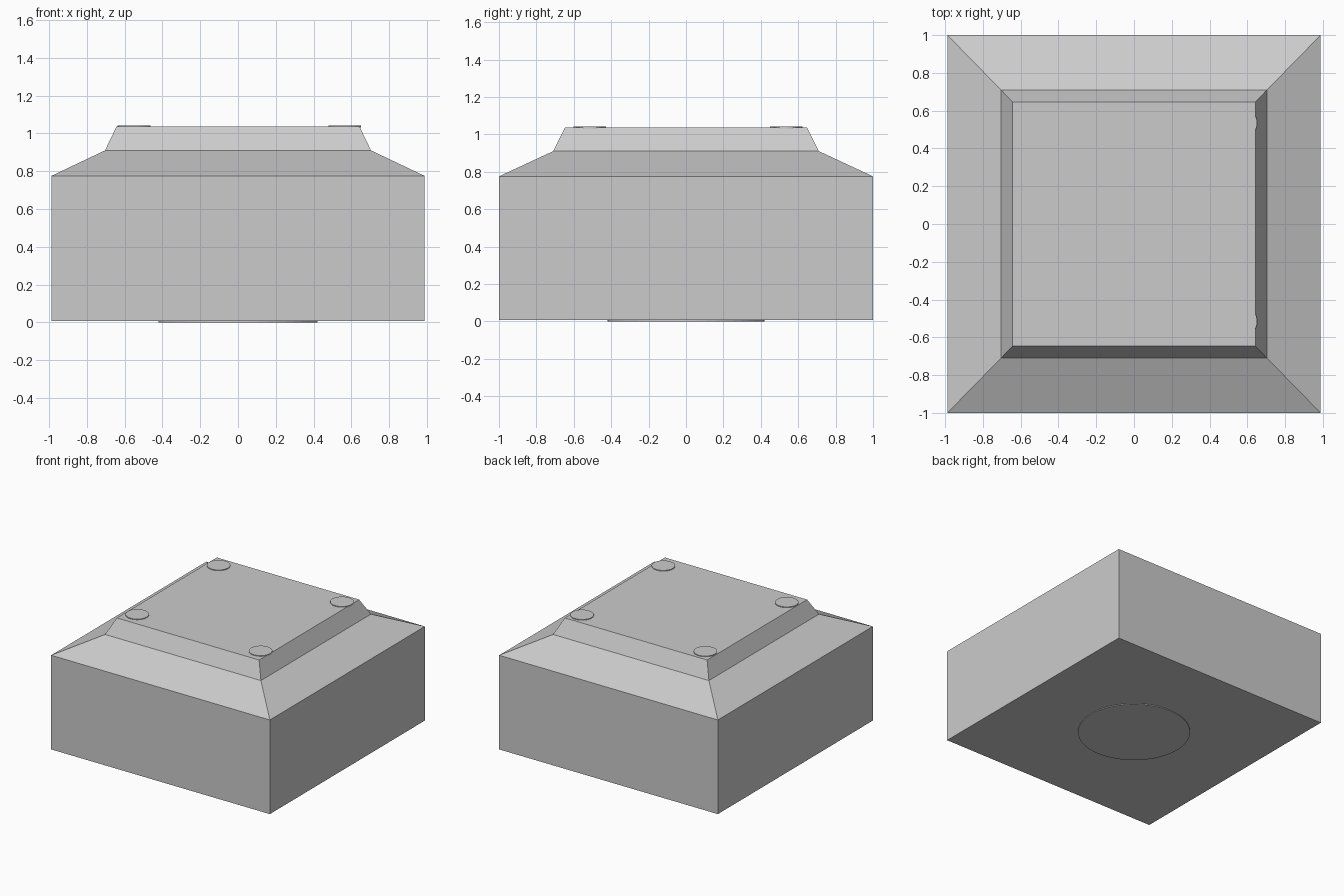
import bpy, bmesh
from mathutils import Matrix

if "Cube" in bpy.data.objects:
    bpy.data.objects.remove(bpy.data.objects["Cube"])


def make_object(name, bm):
    bmesh.ops.recalc_face_normals(bm, faces=bm.faces)
    mesh = bpy.data.meshes.new(name)
    bm.to_mesh(mesh)
    bm.free()
    obj = bpy.data.objects.new(name, mesh)
    bpy.context.collection.objects.link(obj)
    return obj


def loft(name, rings):
    """Stack rectangles (half width, half depth, height) into a closed solid."""
    bm = bmesh.new()
    loops = [[bm.verts.new((sx * w, sy * d, z))
              for sx, sy in ((-1, -1), (1, -1), (1, 1), (-1, 1))]
             for w, d, z in rings]
    for low, high in zip(loops, loops[1:]):
        for i in range(4):
            j = (i + 1) % 4
            bm.faces.new((low[i], low[j], high[j], high[i]))
    bm.faces.new(loops[0][::-1])
    bm.faces.new(loops[-1])
    return make_object(name, bm)


def disc(name, x, y, z0, z1, radius, sides=32):
    bm = bmesh.new()
    bmesh.ops.create_cone(bm, cap_ends=True, segments=sides,
                          radius1=radius, radius2=radius, depth=z1 - z0,
                          matrix=Matrix.Translation((x, y, (z0 + z1) / 2)))
    return make_object(name, bm)


# Box body with sloped shoulder and raised, bevelled top
loft("body", [
    (0.988, 1.0, 0.006),
    (0.988, 1.0, 0.775),
    (0.704, 0.71, 0.91),
    (0.643, 0.646, 1.037),
])

# Four thin round pads near the top corners
for side, x in (("left", -0.55), ("right", 0.565)):
    for end, y in (("front", -0.515), ("back", 0.535)):
        disc(f"top_pad_{end}_{side}", x, y, 1.03, 1.043, 0.087)

# Thin round plate under the base
disc("bottom_plate", 0, 0, 0.0, 0.012, 0.42, 48)
